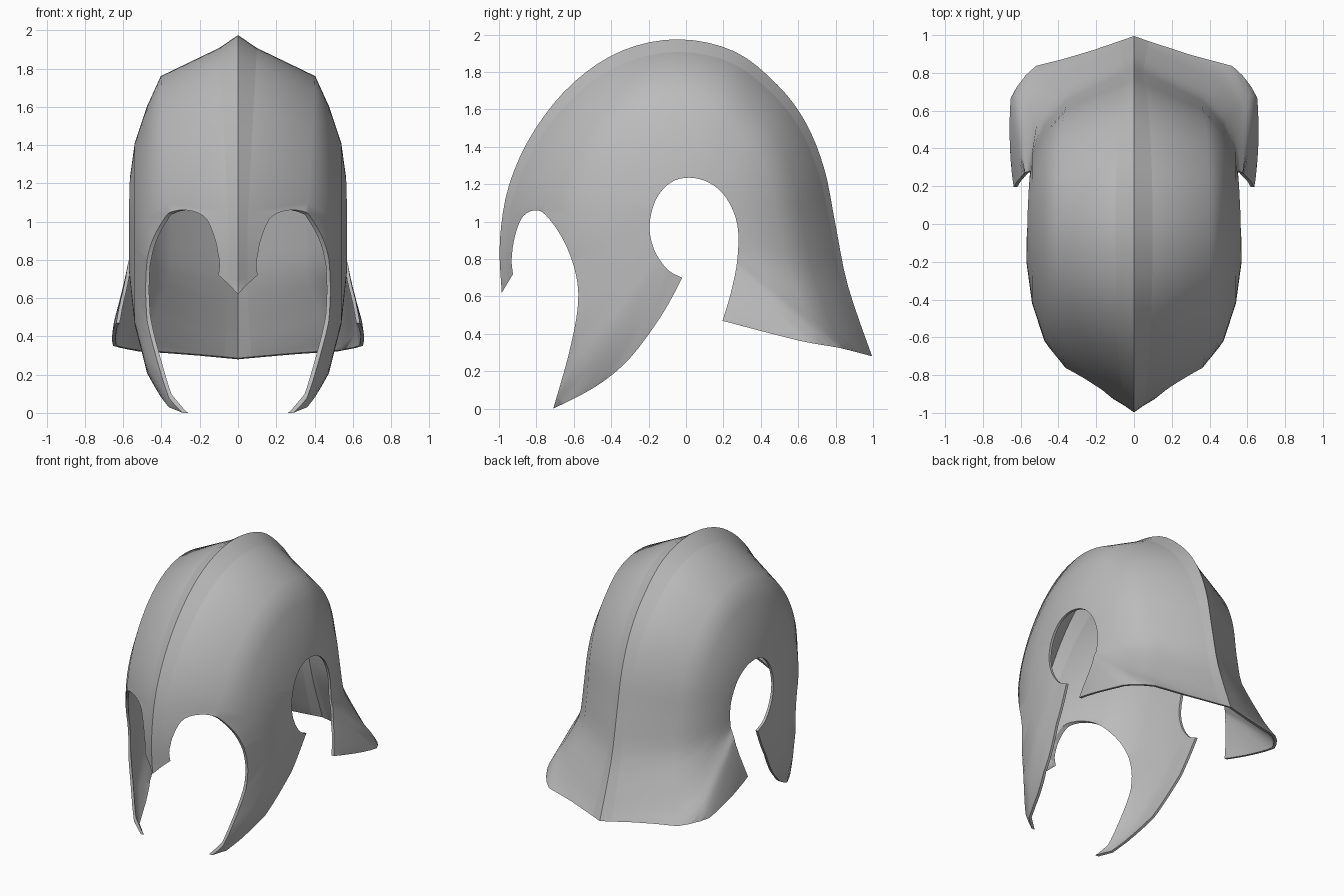
import bpy, bmesh, math
from mathutils import Vector

cube = bpy.data.objects.get("Cube")
if cube:
    bpy.data.objects.remove(cube)

steel = bpy.data.materials.new("steel_grey")
steel.use_nodes = True
steel.diffuse_color = (0.5, 0.5, 0.5, 1)
steel.node_tree.nodes["Principled BSDF"].inputs["Base Color"].default_value = (0.5, 0.5, 0.5, 1)


def spline(pts, n, closed=False):
    """Smooth curve through (y, z) points."""
    pts = [Vector(p) for p in pts]
    m = len(pts)
    at = (lambda i: pts[i % m]) if closed else (lambda i: pts[min(max(i, 0), m - 1)])
    out = []
    for i in range(m if closed else m - 1):
        a, b, c, d = at(i - 1), at(i), at(i + 1), at(i + 2)
        for k in range(n):
            t = k / n
            out.append(0.5 * (2 * b + (c - a) * t + (2 * a - 5 * b + 4 * c - d) * t * t
                              + (3 * b - a - 3 * c + d) * t ** 3))
    return out if closed else out + [pts[-1]]


def add_object(name, bm):
    mesh = bpy.data.meshes.new(name)
    bm.to_mesh(mesh)
    bm.free()
    mesh.materials.append(steel)
    obj = bpy.data.objects.new(name, mesh)
    bpy.context.collection.objects.link(obj)
    return obj


# Crest line over the head, closed below the rim where it gets trimmed
CREST = [(-.985, .62), (-.995, .9), (-.945, 1.2), (-.81, 1.49), (-.6, 1.745),
         (-.34, 1.915), (-.04, 1.975), (.26, 1.91), (.49, 1.73), (.64, 1.53),
         (.74, 1.28), (.8, .98), (.865, .66), (.995, .28), (1.1, 0),
         (.85, -.25), (.4, -.3), (0, -.3), (-.45, -.28), (-.83, -.25),
         (-.92, 0), (-.96, .3)]
EAR = Vector((0, 1))


def section(crest):
    """Half cross-section from the crest in to the ear, as (reach, half width)."""
    up = max(0, crest.y - 1)
    w = 0.5 + 0.5 * up
    return [(1, 0), (1 - 0.07 * w, 0.1 * w), (.78, .36 + .045 * up), (.62, .475),
            (.42, .54), (.2, .57), (.1, .57)]


def flare(y, z):
    """Outward sweep of the neck guard."""
    if y <= 0 or z > 0.75:
        return 1
    return 1 + (0.75 - z) * (0.5 + 0.65 * y) * min(1, y / 0.15)


# Helmet shell: both halves swept round the ear
bm = bmesh.new()
ring = spline(CREST, 4, True)
for side in (-1, 1):
    rows = []
    for crest in ring:
        row = []
        for reach, half in section(crest):
            p = EAR + (crest - EAR) * reach
            row.append(bm.verts.new((side * half * flare(p.x, p.y), p.x, p.y)))
        rows.append(row)
    for i, row in enumerate(rows):
        nxt = rows[(i + 1) % len(rows)]
        for k in range(len(row) - 1):
            quad = [row[k], nxt[k], nxt[k + 1], row[k + 1]]
            bm.faces.new(quad if side > 0 else quad[::-1])
        for k in (0, 1):
            bm.edges.get((row[k], nxt[k])).smooth = False
bmesh.ops.remove_doubles(bm, verts=bm.verts, dist=1e-5)
bm.normal_update()
if sum(f.normal.x * f.calc_center_median().x for f in bm.faces) < 0:
    bmesh.ops.reverse_faces(bm, faces=bm.faces)
shell = add_object("helmet_shell", bm)

# Trim outline: nose guard, eye opening, cheek guard, ear opening, neck rim
nose = [(-1.3, .05), (-.988, .615)]
eye = spline([(-.925, .72), (-.932, .8), (-.915, .92), (-.87, 1.03), (-.79, 1.06),
              (-.72, 1), (-.64, .87), (-.585, .7), (-.58, .53), (-.63, .28), (-.71, 0)], 4)
cheek = spline([(-.71, 0), (-.48, .12), (-.3, .27), (-.13, .5), (-.02, .7)], 4)
ear = spline([(-.02, .7), (-.1, .745), (-.17, .85), (-.195, .98), (-.16, 1.12),
              (-.08, 1.21), (.02, 1.235), (.13, 1.205), (.22, 1.12), (.275, .98),
              (.275, .8), (.24, .62), (.195, .47)], 4)
neck = spline([(.195, .47), (.6, .365), (.82, .325), (.995, .28)], 4)
outline = nose + eye + cheek[1:] + ear[1:] + neck[1:] + [(1.4, .18), (1.4, -.8), (-1.3, -.8)]

bm = bmesh.new()
face = bm.faces.new([bm.verts.new((-1, p[0], p[1])) for p in outline])
new = bmesh.ops.extrude_face_region(bm, geom=[face])["geom"]
bmesh.ops.translate(bm, vec=(2, 0, 0), verts=[v for v in new if isinstance(v, bmesh.types.BMVert)])
bmesh.ops.recalc_face_normals(bm, faces=bm.faces)
cutter = add_object("rim_cutter", bm)
cutter.hide_render = True

# Plate thickness, then trimming
solid = shell.modifiers.new("thickness", 'SOLIDIFY')
solid.thickness = 0.018
solid.offset = -1
trim = shell.modifiers.new("trim", 'BOOLEAN')
trim.operation = 'DIFFERENCE'
trim.solver = 'EXACT'
trim.object = cutter

bpy.ops.object.select_all(action='DESELECT')
shell.select_set(True)
bpy.context.view_layer.objects.active = shell
for name in ("thickness", "trim"):
    bpy.ops.object.modifier_apply(modifier=name)
bpy.data.objects.remove(cutter)
bpy.ops.object.shade_smooth_by_angle(angle=math.radians(50), keep_sharp_edges=True)
